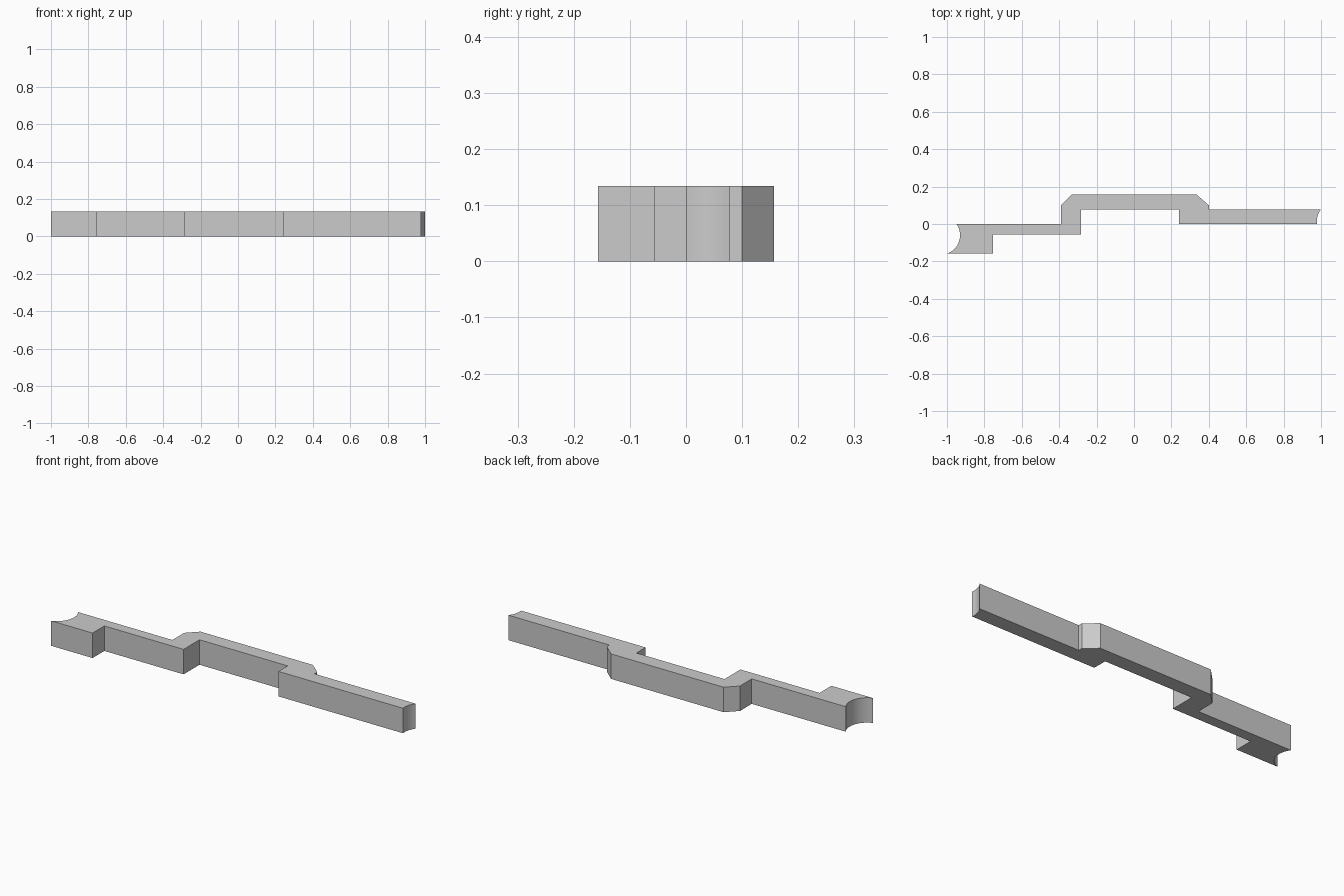
import bpy, bmesh
from math import atan2, cos, sin, hypot, pi

HEIGHT = 0.134

cube = bpy.data.objects.get("Cube")
if cube:
    bpy.data.objects.remove(cube)

grey = bpy.data.materials.new("light_grey")
grey.use_nodes = True
colour = (0.6, 0.6, 0.6, 1)
grey.diffuse_color = colour
grey.node_tree.nodes["Principled BSDF"].inputs["Base Color"].default_value = colour


def arc(centre, start, end, steps=16):
    """Points on the shorter arc between two points, ends included."""
    (cx, cy), r = centre, hypot(start[0] - centre[0], start[1] - centre[1])
    a = atan2(start[1] - cy, start[0] - cx)
    sweep = (atan2(end[1] - cy, end[0] - cx) - a + pi) % (2 * pi) - pi
    inner = [(cx + r * cos(a + sweep * i / steps), cy + r * sin(a + sweep * i / steps))
             for i in range(1, steps)]
    return [start] + inner + [end]


# Plan outline, counter-clockwise from the upper left hollow
outline = arc((-1.034, -0.06), (-0.949, 0), (-1, -0.157))
outline += [(-0.753, -0.157), (-0.753, -0.057), (-0.283, -0.057), (-0.283, 0.078),
            (0.24, 0.078), (0.24, 0)]
outline += arc((1.08, 0.015), (0.979, 0), (0.999, 0.078))
outline += [(0.4, 0.078), (0.4, 0.1), (0.335, 0.157), (-0.333, 0.157),
            (-0.39, 0.1), (-0.39, 0)]

# Stepped bar: the outline extruded straight up
bm = bmesh.new()
base = bm.faces.new([bm.verts.new((x, y, 0)) for x, y in outline])
top = bmesh.ops.extrude_face_region(bm, geom=[base], use_keep_orig=True)
bmesh.ops.translate(bm, vec=(0, 0, HEIGHT),
                    verts=[v for v in top["geom"] if isinstance(v, bmesh.types.BMVert)])
bmesh.ops.recalc_face_normals(bm, faces=bm.faces)
mesh = bpy.data.meshes.new("stepped_bar")
bm.to_mesh(mesh)
bm.free()
mesh.materials.append(grey)
bar = bpy.data.objects.new("stepped_bar", mesh)
bpy.context.collection.objects.link(bar)

# Smooth hollows, sharp corners
bpy.context.view_layer.objects.active = bar
bar.select_set(True)
bpy.ops.object.shade_smooth_by_angle(angle=0.5)
